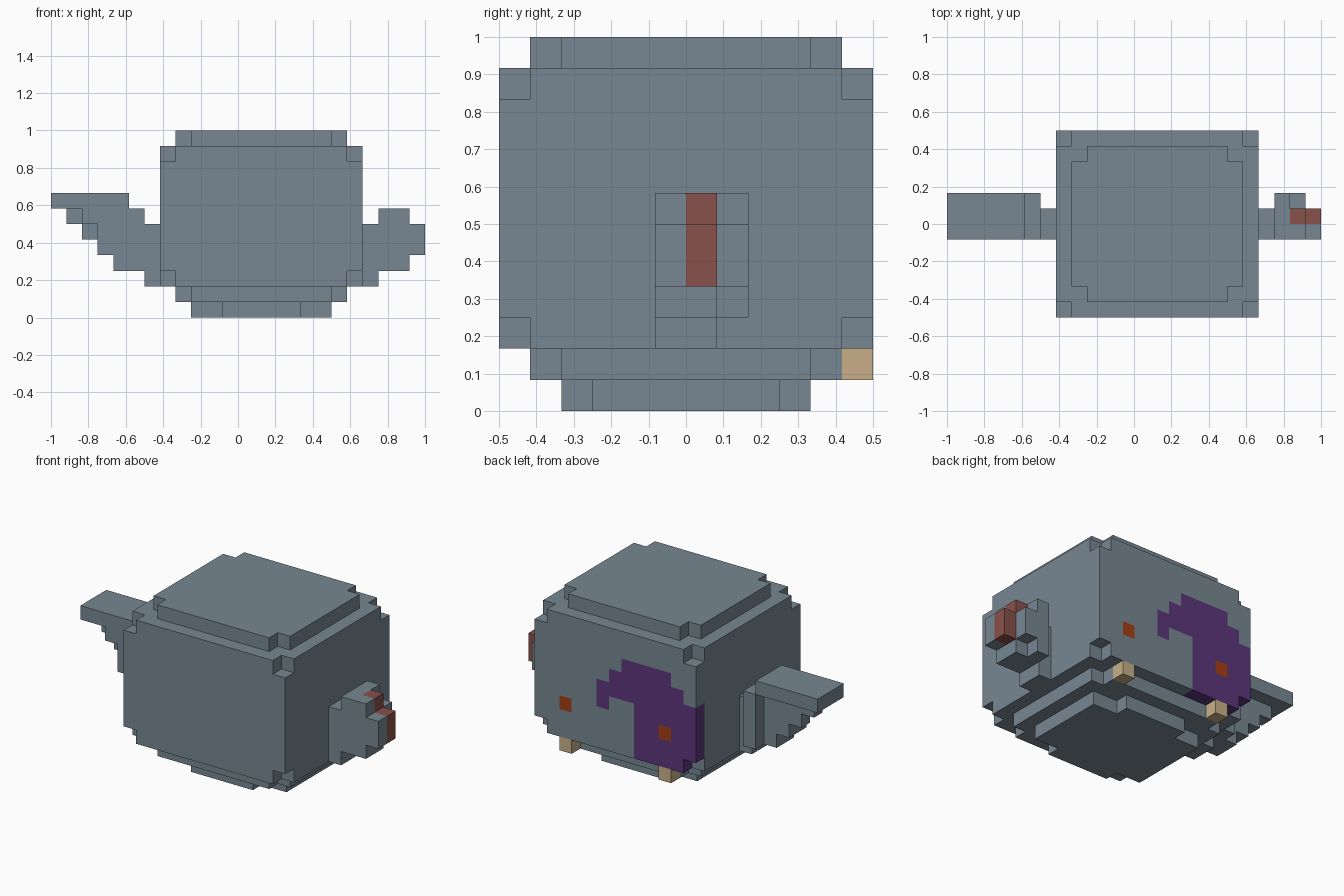
import bpy, bmesh
from math import radians
from mathutils import Vector

if "Cube" in bpy.data.objects:
    bpy.data.objects.remove(bpy.data.objects["Cube"])

CELL = 1 / 12
ORIGIN = Vector((-12, -6, 0))      # grid corner, in cells


def srgb(*rgb):
    return [(c / 255 / 12.92) if c < 11 else ((c / 255 + 0.055) / 1.055) ** 2.4 for c in rgb] + [1]


def material(name, colour):
    m = bpy.data.materials.new(name)
    m.use_nodes = True
    m.diffuse_color = colour
    bsdf = m.node_tree.nodes["Principled BSDF"]
    bsdf.inputs["Base Color"].default_value = colour
    bsdf.inputs["Roughness"].default_value = 0.9
    return m


COLOURS = {
    "slate": material("slate grey", srgb(120, 135, 146)),
    "purple": material("purple", srgb(92, 54, 124)),
    "orange": material("burnt orange", srgb(164, 62, 20)),
    "tan": material("tan", srgb(200, 176, 136)),
    "red": material("brick red", srgb(137, 81, 75)),
}
NAMES = list(COLOURS)
grid = {}                          # cell -> (part, colour)


def fill(part, colour, x, y, z):
    """Fill a block of cells; each range is (first, end)."""
    for i in range(*x):
        for j in range(*y):
            for k in range(*z):
                grid[i, j, k] = (part, colour)


def layer(x, y, z, notch=(0, 0)):
    """One body slab with its four corners cut away."""
    fill("body", "slate", x, y, z)
    a, b = notch
    for i in list(range(x[0], x[0] + a)) + list(range(x[1] - a, x[1])):
        for j in list(range(y[0], y[0] + b)) + list(range(y[1] - b, y[1])):
            for k in range(*z):
                del grid[i, j, k]


# Rounded body from stacked slabs
layer((9, 18), (2, 10), (0, 1), (2, 1))
layer((8, 19), (1, 11), (1, 2), (1, 1))
layer((7, 20), (0, 12), (2, 3), (1, 1))
layer((7, 20), (0, 12), (3, 10))
layer((7, 20), (0, 12), (10, 11), (1, 1))
layer((8, 19), (1, 11), (11, 12), (1, 1))

# Purple patch on the back: column -> height range
PATCH = {14: (5, 7), 13: (6, 8), 12: (6, 9), 11: (2, 9), 10: (2, 9),
         9: (2, 9), 8: (2, 8), 7: (3, 7)}
for i, z in PATCH.items():
    fill("body", "purple", (i, i + 1), (11, 12), z)

# Eyes and feet
for side, i in (("left", 17), ("right", 9)):
    fill("body", "orange", (i, i + 1), (11, 12), (4, 5))
    fill(side + "_foot", "tan", (i, i + 1), (11, 12), (1, 2))

# Stepped arm with a flat plate on top
fill("flat_arm", "slate", (6, 7), (5, 7), (2, 6))
for k in range(3, 7):
    fill("flat_arm", "slate", (7 - k, 6), (6, 7), (k, k + 1))
    fill("flat_arm", "slate", (max(7 - k, 3) if k < 6 else 2, 6), (5, 6), (k, k + 1))
fill("flat_arm", "slate", (6, 7), (5, 7), (5, 6))
fill("flat_arm", "slate", (5, 6), (7, 8), (3, 7))
fill("flat_arm", "slate", (0, 5), (5, 8), (7, 8))

# Short arm with a red tip
fill("short_arm", "slate", (20, 21), (5, 7), (2, 6))
fill("short_arm", "slate", (21, 23), (5, 7), (3, 7))
fill("short_arm", "slate", (23, 24), (5, 7), (4, 6))
fill("short_arm", "slate", (21, 22), (7, 8), (3, 7))
fill("short_arm", "slate", (22, 23), (7, 8), (4, 6))
fill("short_arm", "red", (23, 24), (6, 7), (4, 6))
fill("short_arm", "red", (22, 23), (6, 7), (6, 7))


def build(part):
    """Skin the exposed cell sides of one part and merge flat areas."""
    bm = bmesh.new()
    used = sorted({c for p, c in grid.values() if p == part}, key=NAMES.index)
    for cell, (p, colour) in grid.items():
        if p != part:
            continue
        for axis in range(3):
            for sign in (-1, 1):
                n = Vector((0, 0, 0))
                n[axis] = sign
                if tuple(int(c + d) for c, d in zip(cell, n)) in grid:
                    continue
                u, v = Vector((0, 0, 0)), Vector((0, 0, 0))
                u[(axis + 1) % 3] = 0.5
                v[(axis + 2) % 3] = 0.5 * sign
                mid = Vector(cell) + Vector((0.5, 0.5, 0.5)) + n / 2 + ORIGIN
                ring = (mid - u - v, mid + u - v, mid + u + v, mid - u + v)
                face = bm.faces.new([bm.verts.new(q * CELL) for q in ring])
                face.material_index = used.index(colour)
    bmesh.ops.remove_doubles(bm, verts=bm.verts, dist=CELL / 100)
    bmesh.ops.dissolve_limit(bm, angle_limit=radians(1), verts=bm.verts,
                             edges=bm.edges, delimit={"MATERIAL"})
    mesh = bpy.data.meshes.new(part)
    bm.to_mesh(mesh)
    bm.free()
    for c in used:
        mesh.materials.append(COLOURS[c])
    bpy.context.collection.objects.link(bpy.data.objects.new(part, mesh))


for part in ("body", "left_foot", "right_foot", "flat_arm", "short_arm"):
    build(part)
